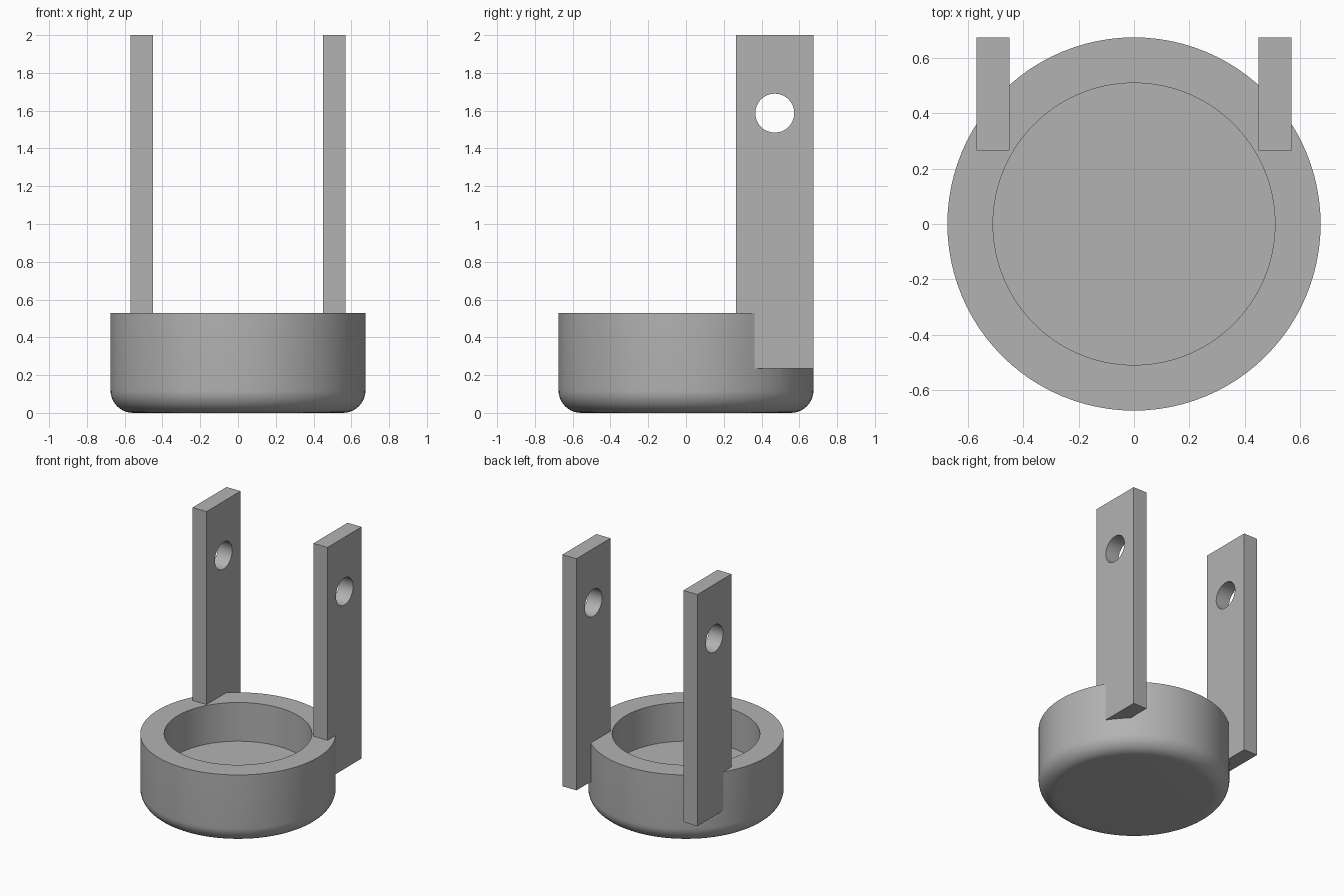
import bpy, bmesh
from math import sin, cos, pi, radians
from mathutils import Matrix

default = bpy.data.objects.get("Cube")
if default:
    bpy.data.objects.remove(default, do_unlink=True)

RADIUS, BORE, RIM, FLOOR, FILLET = 0.675, 0.51, 0.53, 0.235, 0.12
ARM_X, ARM_Y, ARM_T, ARM_W, TOP = 0.51, 0.47, 0.118, 0.41, 2.0
HOLE_Z, HOLE_R = 1.587, 0.103

grey = bpy.data.materials.new("plain grey")
grey.use_nodes = True
colour = (0.448, 0.448, 0.448, 1)
grey.diffuse_color = colour
grey.node_tree.nodes["Principled BSDF"].inputs["Base Color"].default_value = colour


def make_object(name, bm):
    bmesh.ops.recalc_face_normals(bm, faces=bm.faces)
    mesh = bpy.data.meshes.new(name)
    bm.to_mesh(mesh)
    bm.free()
    mesh.materials.append(grey)
    obj = bpy.data.objects.new(name, mesh)
    bpy.context.collection.objects.link(obj)
    return obj


def boolean(target, tool, operation):
    """Apply a boolean and discard the helper."""
    mod = target.modifiers.new("boolean", "BOOLEAN")
    mod.object, mod.operation, mod.solver = tool, operation, "EXACT"
    bpy.context.view_layer.objects.active = target
    bpy.ops.object.modifier_apply(modifier=mod.name)
    bpy.data.objects.remove(tool, do_unlink=True)


# Cup: lathed profile with a rounded bottom edge and a flat-floored recess
def make_cup(sides=96, steps=10):
    profile = [(RADIUS - FILLET + FILLET * sin(a), FILLET - FILLET * cos(a))
               for a in (i / steps * pi / 2 for i in range(steps + 1))]
    profile += [(RADIUS, RIM), (BORE, RIM), (BORE, FLOOR)]
    bm = bmesh.new()
    rings = [[bm.verts.new((r * cos(2 * pi * k / sides), r * sin(2 * pi * k / sides), z))
              for k in range(sides)] for r, z in profile]
    for low, high in zip(rings, rings[1:]):
        for k in range(sides):
            n = (k + 1) % sides
            bm.faces.new((low[k], low[n], high[n], high[k]))
    bm.faces.new(rings[0])
    bm.faces.new(rings[-1])
    return make_object("cup_with_arms", bm)


# Upright arm: flat bar with a round cross hole
def make_arm(side):
    bm = bmesh.new()
    place = Matrix.Translation((side * ARM_X, ARM_Y, (TOP + FLOOR) / 2))
    size = Matrix.Diagonal((ARM_T, ARM_W, TOP - FLOOR, 1))
    bmesh.ops.create_cube(bm, size=1, matrix=place @ size)
    arm = make_object("arm", bm)
    bm = bmesh.new()
    place = Matrix.Translation((side * ARM_X, ARM_Y, HOLE_Z)) @ Matrix.Rotation(pi / 2, 4, "Y")
    bmesh.ops.create_cone(bm, cap_ends=True, segments=48, radius1=HOLE_R,
                          radius2=HOLE_R, depth=ARM_T * 2, matrix=place)
    cutter = make_object("hole_cutter", bm)
    cutter.hide_render = True
    boolean(arm, cutter, "DIFFERENCE")
    return arm


cup = make_cup()
for side in (-1, 1):
    boolean(cup, make_arm(side), "UNION")

# Smooth the round walls, keep the corners sharp
bpy.ops.object.select_all(action="DESELECT")
cup.select_set(True)
bpy.context.view_layer.objects.active = cup
bpy.ops.object.shade_smooth_by_angle(angle=radians(30))
